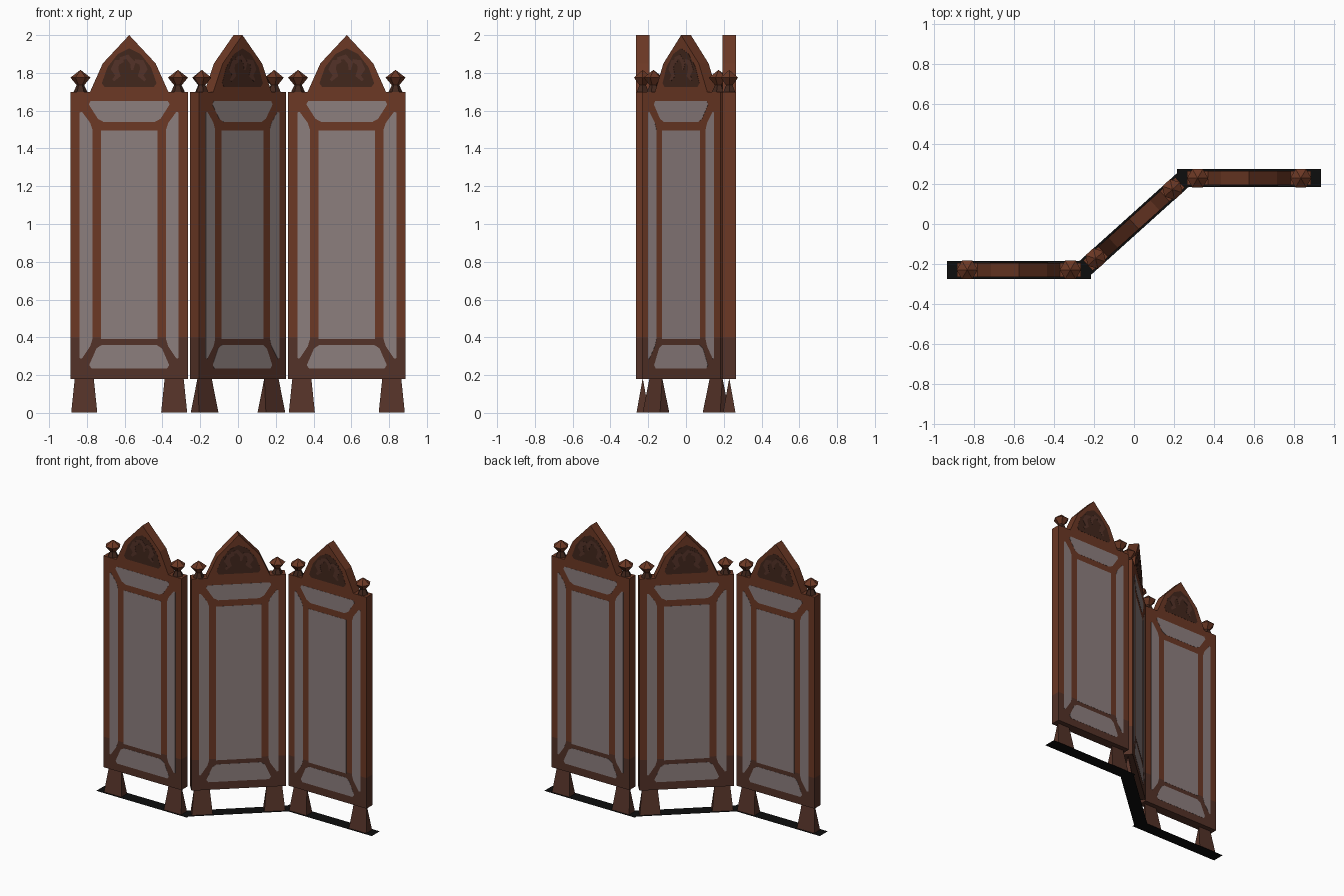
import bpy, bmesh, math
from mathutils import Matrix, Vector

if "Cube" in bpy.data.objects:
    bpy.data.objects.remove(bpy.data.objects["Cube"])


def material(name, rgb):
    m = bpy.data.materials.new(name)
    m.diffuse_color = (*rgb, 1)
    m.use_nodes = True
    m.node_tree.nodes["Principled BSDF"].inputs["Base Color"].default_value = m.diffuse_color
    return m


BROWN = material("red brown wood", (0.150, 0.040, 0.018))
LOWER = material("dull brown wood", (0.088, 0.032, 0.021))
DARK = material("dark carved wood", (0.054, 0.020, 0.012))
GREY = material("mauve grey cloth", (0.265, 0.210, 0.208))
BLACK = material("black floor strip", (0.004, 0.004, 0.004))

T = 0.035    # half thickness of a panel


def finish(bm, name, place, mats):
    bmesh.ops.recalc_face_normals(bm, faces=bm.faces[:])
    me = bpy.data.meshes.new(name)
    bm.to_mesh(me)
    bm.free()
    for m in mats:
        me.materials.append(m)
    ob = bpy.data.objects.new(name, me)
    ob.matrix_world = place
    bpy.context.collection.objects.link(ob)
    return ob


def prism(bm, pts, y0, y1):
    """Extrude an x-z outline from y0 to y1."""
    f = bm.faces.new([bm.verts.new((x, y0, z)) for x, z in pts])
    ext = bmesh.ops.extrude_face_region(bm, geom=[f], use_keep_orig=True)
    new = [v for v in ext["geom"] if isinstance(v, bmesh.types.BMVert)]
    bmesh.ops.translate(bm, verts=new, vec=(0, y1 - y0, 0))


def chamfer(pts, d):
    """Cut the corners of an outline."""
    out = []
    for i, p in enumerate(pts):
        p = Vector(p)
        for q in (pts[i - 1], pts[(i + 1) % len(pts)]):
            out.append(tuple(p + (Vector(q) - p).normalized() * d))
    return out


def plates(name, outlines, place, mat, depth):
    """Thin plates on the front and back faces."""
    bm = bmesh.new()
    for pts in outlines:
        for s in (-1, 1):
            prism(bm, pts, s * (T - 0.001), s * (T + depth))
    return finish(bm, name, place, [mat])


def mirror(pts):
    return [(-x, z) for x, z in reversed(pts)]


def ribbon(path, widths):
    """Outline of a tapering curl that follows a path."""
    left, right = [], []
    for i, p in enumerate(path):
        a = Vector(path[max(i - 1, 0)])
        b = Vector(path[min(i + 1, len(path) - 1)])
        t = (b - a).normalized()
        n = Vector((-t.y, t.x)) * widths[i]
        left.append(tuple(Vector(p) + n))
        right.append(tuple(Vector(p) - n))
    return left + right[::-1]


# Outlines of the cloth fields, in panel coordinates
top_field = [(-0.225, 1.65), (0.225, 1.65), (0.155, 1.54), (-0.155, 1.54)]
bottom_field = [(-0.165, 0.36), (0.165, 0.36), (0.22, 0.235), (-0.22, 0.235)]
side_field = [(-0.262, 1.61), (-0.195, 1.52), (-0.195, 0.37), (-0.262, 0.27)]
centre_field = [(-0.15, 1.495), (0.15, 1.495), (0.15, 0.39), (-0.15, 0.39)]
FIELDS = [chamfer(f, 0.02) for f in
          (top_field, bottom_field, side_field, mirror(side_field))]
FIELDS.append(centre_field)

crown_half = [(0.0, 2.0), (0.14, 1.85), (0.207, 1.70)]
CROWN = crown_half + [(-x, z) for x, z in crown_half[:0:-1]]
niche_half = [(0.0, 1.93), (0.06, 1.90), (0.115, 1.83), (0.145, 1.745), (0.13, 1.725)]
NICHE = niche_half + [(-x, z) for x, z in niche_half[:0:-1]]
curl = ribbon([(0.03, 1.865), (0.065, 1.855), (0.078, 1.82), (0.06, 1.785), (0.085, 1.76)],
              [0.008, 0.016, 0.02, 0.015, 0.007])
stem = ribbon([(-0.05, 1.875), (-0.01, 1.885), (0.02, 1.85), (0.015, 1.815)],
              [0.007, 0.013, 0.014, 0.006])
CURLS = [curl, mirror(curl), stem]


def build_panel(tag, x, y, angle):
    place = Matrix.Translation((x, y, 0)) @ Matrix.Rotation(math.radians(angle), 4, "Z")

    # Wooden board, with the lower rail in a duller brown
    bm = bmesh.new()
    prism(bm, [(-0.31, 0.18), (0.31, 0.18), (0.31, 1.70), (-0.31, 1.70)], -T, T)
    bmesh.ops.bisect_plane(bm, geom=bm.verts[:] + bm.edges[:] + bm.faces[:],
                           plane_co=(0, 0, 0.40), plane_no=(0, 0, 1))
    for f in bm.faces:
        f.material_index = int(f.calc_center_median().z < 0.40)
    finish(bm, tag + "_board", place, [BROWN, LOWER])
    plates(tag + "_cloth_fields", FIELDS, place, GREY, 0.001)

    # Pointed crown with a dark niche and carved curls
    bm = bmesh.new()
    prism(bm, CROWN, -T, T)
    finish(bm, tag + "_crown", place, [BROWN])
    plates(tag + "_crown_niche", [NICHE], place, DARK, 0.001)
    plates(tag + "_crown_curls", CURLS, place, LOWER, 0.002)

    for side, s in (("left", -1), ("right", 1)):
        # Six-sided finial
        bm = bmesh.new()
        rings = []
        for r, z in ((0.036, 1.70), (0.02, 1.735), (0.053, 1.775)):
            rings.append([bm.verts.new((s * 0.258 + r * math.cos(k * math.pi / 3),
                                        r * math.sin(k * math.pi / 3), z)) for k in range(6)])
        tip = bm.verts.new((s * 0.258, 0, 1.816))
        for k in range(6):
            j = (k + 1) % 6
            for lo, hi in zip(rings, rings[1:]):
                f = bm.faces.new((lo[k], lo[j], hi[j], hi[k]))
                f.material_index = int(lo is rings[0])
            bm.faces.new((rings[2][k], rings[2][j], tip))
        bm.faces.new(rings[0][::-1]).material_index = 1
        finish(bm, f"{tag}_{side}_finial", place, [BROWN, DARK])

        # Wedge foot: wide at the floor, thin where it meets the board
        bm = bmesh.new()
        c = s * 0.238
        lo = [bm.verts.new((c + a * 0.069, b * 0.033, 0.001))
              for a, b in ((-1, -1), (1, -1), (1, 1), (-1, 1))]
        hi = [bm.verts.new((c + a * 0.05, 0, 0.185)) for a in (-1, 1)]
        bm.faces.new((lo[0], lo[1], hi[1], hi[0]))
        bm.faces.new((lo[2], lo[3], hi[0], hi[1]))
        bm.faces.new((lo[1], lo[2], hi[1]))
        bm.faces.new((lo[3], lo[0], hi[0]))
        finish(bm, f"{tag}_{side}_foot", place, [LOWER])

    # Flat black strip on the floor
    bm = bmesh.new()
    bm.faces.new([bm.verts.new((a * 0.36, b * 0.045, 0))
                  for a, b in ((-1, -1), (1, -1), (1, 1), (-1, 1))])
    finish(bm, tag + "_floor_strip", place, [BLACK])


build_panel("left_panel", -0.576, -0.229, 0)
build_panel("middle_panel", 0, 0, 42)
build_panel("right_panel", 0.576, 0.229, 0)
